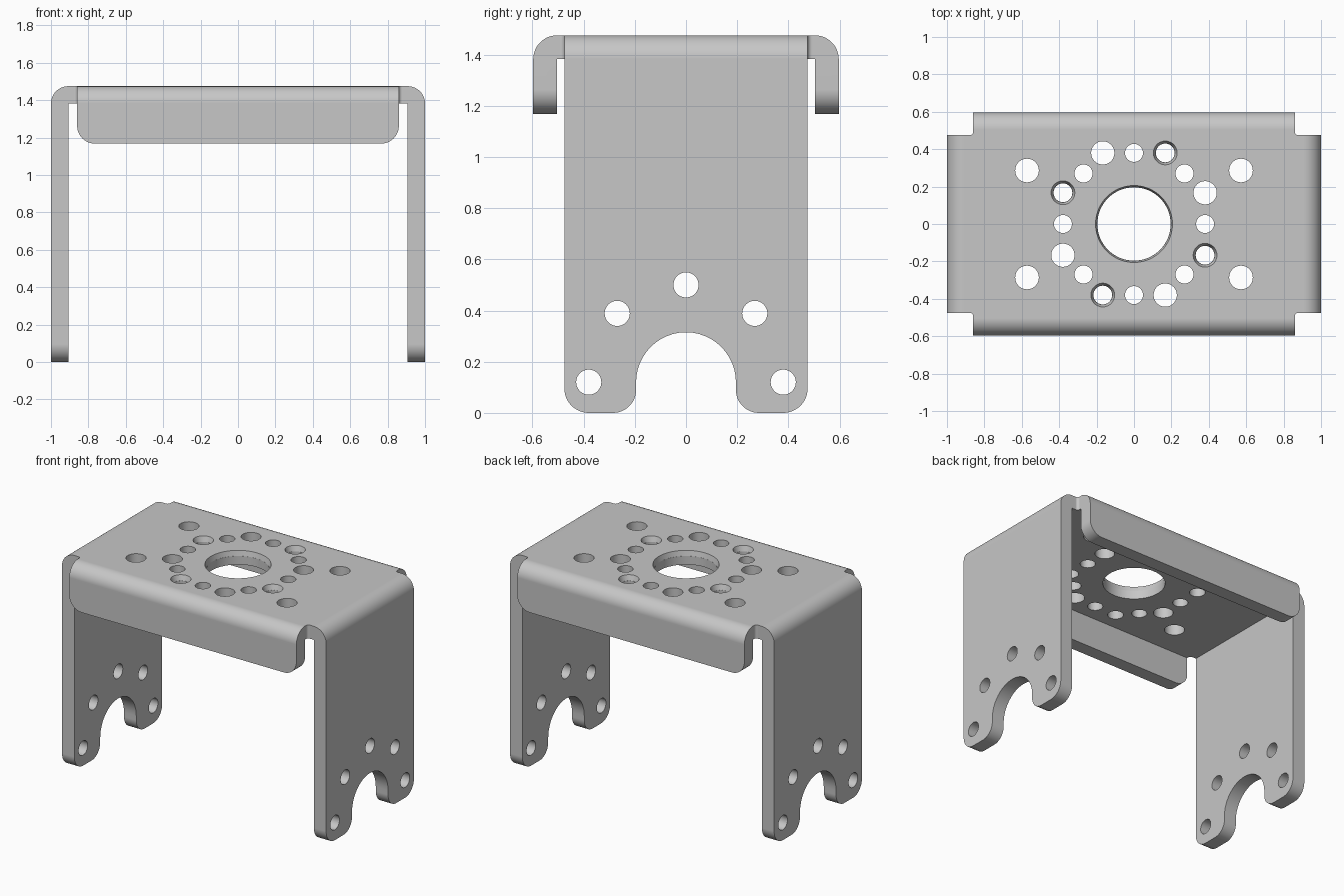
import bpy, bmesh
from math import pi, sin, cos, tan, radians
from mathutils import Vector, Matrix

if "Cube" in bpy.data.objects:
    bpy.data.objects.remove(bpy.data.objects["Cube"], do_unlink=True)

TOP, UNDER = 1.475, 1.382            # faces of the top plate
BEND = TOP - UNDER                   # sheet thickness and outer bend radius
LEG_X, LEG_Y = 1.0, 0.475            # outer leg face, half leg width
FLANGE_X, FLANGE_Y = 0.86, 0.597     # half flange width, outer flange face
FLANGE_LOW = 1.168
RING = 0.38                          # radius of the hole circles

grey = bpy.data.materials.new("metal_grey")
grey.use_nodes = True
colour = (0.57, 0.57, 0.57, 1)
grey.diffuse_color = colour
grey.node_tree.nodes["Principled BSDF"].inputs["Base Color"].default_value = colour


def rounded(corners, steps=12):
    """Outline from (u, v, radius) corners, each filleted by its radius."""
    pts = []
    for i, (u, v, r) in enumerate(corners):
        p = Vector((u, v))
        if r == 0:
            pts.append(p)
            continue
        a = (Vector(corners[i - 1][:2]) - p).normalized()
        b = (Vector(corners[(i + 1) % len(corners)][:2]) - p).normalized()
        half = a.angle(b) / 2
        centre = p + (a + b).normalized() * (r / sin(half))
        start = p + a * (r / tan(half)) - centre
        end = p + b * (r / tan(half)) - centre
        sweep = start.angle_signed(end)
        for k in range(steps + 1):
            pts.append(centre + Matrix.Rotation(-sweep * k / steps, 2) @ start)
    return pts


def mirrored(half):
    """Complete a left-right symmetric outline."""
    return half + [(-u, v, r) for u, v, r in reversed(half)]


def new_object(name, bm):
    bmesh.ops.remove_doubles(bm, verts=bm.verts, dist=1e-4)
    bmesh.ops.recalc_face_normals(bm, faces=bm.faces)
    mesh = bpy.data.meshes.new(name)
    bm.to_mesh(mesh)
    bm.free()
    mesh.materials.append(grey)
    ob = bpy.data.objects.new(name, mesh)
    bpy.context.collection.objects.link(ob)
    return ob


def prism(name, corners, axis, lo, hi):
    place = {"x": lambda u, v, d: (d, u, v),
             "y": lambda u, v, d: (u, d, v),
             "z": lambda u, v, d: (u, v, d)}[axis]
    bm = bmesh.new()
    face = bm.faces.new([bm.verts.new(place(p.x, p.y, lo)) for p in rounded(corners)])
    ext = bmesh.ops.extrude_face_region(bm, geom=[face])
    verts = [e for e in ext["geom"] if isinstance(e, bmesh.types.BMVert)]
    bmesh.ops.translate(bm, verts=verts, vec=place(0, 0, hi - lo))
    return new_object(name, bm)


def combine(ob, tool, operation):
    """Boolean with a helper, which is then removed."""
    mod = ob.modifiers.new(operation.title(), "BOOLEAN")
    mod.operation, mod.object, mod.solver = operation, tool, "EXACT"
    bpy.context.view_layer.objects.active = ob
    bpy.ops.object.modifier_apply(modifier=mod.name)
    bpy.data.objects.remove(tool, do_unlink=True)


def bent_side(name, side, outer, bottom, axis, reach, outline, cut_axis):
    """One side of the sheet with its bend, trimmed to an outline."""
    inner = outer - BEND
    section = [(inner, UNDER, 0), (inner, bottom, 0), (outer, bottom, 0),
               (outer, TOP, BEND - 1e-6), (inner, TOP, 0)]
    ob = prism(name, [(side * u, v, r) for u, v, r in section], axis, -reach, reach)
    combine(ob, prism("outline", mirrored(outline), cut_axis, -1.2, 1.2), "INTERSECT")
    return ob


# Top plate, with filleted notches at its four corners
end_x, end_y = LEG_X - BEND, FLANGE_Y - BEND
quarter = [(end_x, LEG_Y, 0), (FLANGE_X, LEG_Y, 0.018), (FLANGE_X, end_y, 0)]
right_side = [(u, -v, r) for u, v, r in reversed(quarter)] + quarter
cross = right_side + [(-u, -v, r) for u, v, r in right_side]
parts = [prism("top_plate", cross, "z", UNDER, TOP)]

# Forked legs and short flanges
fork = [(0.195, 0.315, 0.195), (0.195, -0.01, 0.09), (LEG_Y, -0.01, 0.095), (LEG_Y, 1.6, 0)]
fork = [(u, max(v, 0), r) for u, v, r in fork]
apron = [(FLANGE_X, FLANGE_LOW, 0.095), (FLANGE_X, 1.6, 0)]
for side in (-1, 1):
    parts.append(bent_side("leg", side, LEG_X, -0.1, "y", 0.6, fork, "x"))
    parts.append(bent_side("flange", side, FLANGE_Y, 1.1, "x", 0.95, apron, "y"))

# Weld the parts into one sheet, without the faces inside the joints
bm = bmesh.new()
for ob in parts:
    bm.from_mesh(ob.data)
    bpy.data.objects.remove(ob, do_unlink=True)
inside = []
for f in bm.faces:
    c = f.calc_center_median()
    at_joint = abs(abs(c.x) - end_x) < 1e-3 or abs(abs(c.y) - end_y) < 1e-3
    if at_joint and UNDER + 0.01 < c.z < TOP - 0.01 and abs(f.normal.z) < 0.1:
        if all(v.co.z > UNDER - 1e-3 for v in f.verts):
            inside.append(f)
bmesh.ops.delete(bm, geom=inside, context="FACES")
bracket = new_object("bracket", bm)

# Hole cutters, kept apart from the countersink cutters
holes, sinks = bmesh.new(), bmesh.new()


def cone(bm, at, r1, r2, length, turn=Matrix()):
    bmesh.ops.create_cone(bm, cap_ends=True, segments=64, radius1=r1, radius2=r2,
                          depth=length, matrix=Matrix.Translation(at) @ turn)


def top_hole(x, y, r, mouth=0):
    cone(holes, (x, y, TOP), r, r, 0.3)
    if mouth:
        cone(sinks, (x, y, TOP), r + 0.001, 2 * mouth - r, 0.07)


top_hole(0, 0, 0.196, 0.205)
for sx in (-1, 1):
    for sy in (-1, 1):
        top_hole(0.572 * sx, 0.286 * sy, 0.063)
        top_hole(0.27 * sx, 0.27 * sy, 0.048)
for k in range(4):
    c, s = cos(k * pi / 2), sin(k * pi / 2)
    top_hole(RING * c, RING * s, 0.048)
    # a plain and a countersunk hole, swapping sides at each quarter turn
    for side in (-1, 1):
        x, y = RING * c - side * 0.167 * s, RING * s + side * 0.167 * c
        if side > 0:
            top_hole(x, y, 0.062)
        else:
            top_hole(x, y, 0.05, 0.063)

# Holes through both legs, on an arc around the fork
across = Matrix.Rotation(pi / 2, 4, "Y")
for deg in range(0, 181, 45):
    a = radians(deg)
    cone(holes, (0, RING * cos(a), 0.12 + RING * sin(a)), 0.049, 0.049, 2.4, across)

combine(bracket, new_object("hole_cutters", holes), "DIFFERENCE")
combine(bracket, new_object("countersink_cutters", sinks), "DIFFERENCE")

# Smooth bends and holes, flat sheet faces
bpy.ops.object.select_all(action="DESELECT")
bracket.select_set(True)
bpy.context.view_layer.objects.active = bracket
bpy.ops.object.shade_smooth_by_angle(angle=radians(20))
weighted = bracket.modifiers.new("Weighted normals", "WEIGHTED_NORMAL")
weighted.keep_sharp = True
bpy.ops.object.modifier_apply(modifier=weighted.name)
